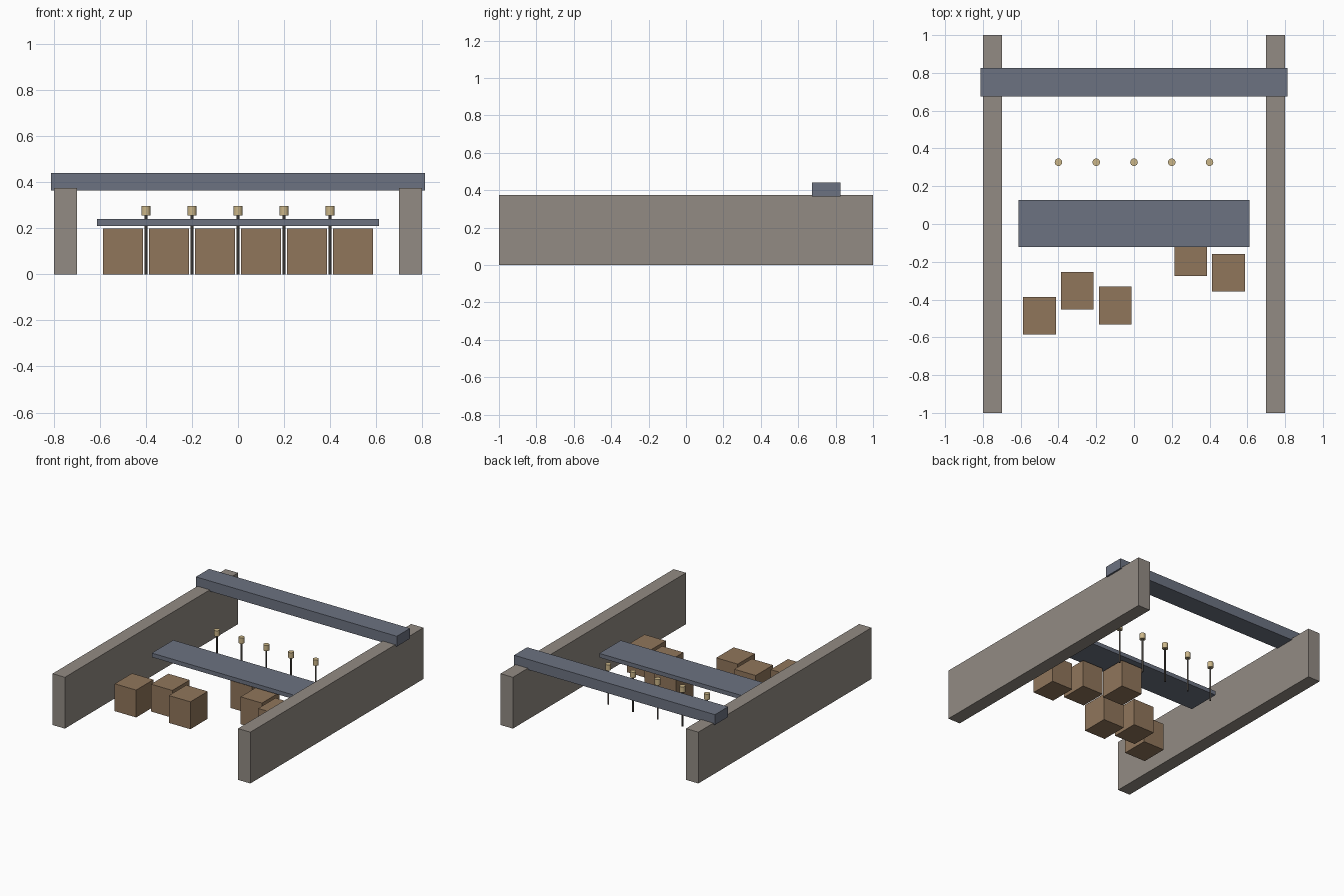
import bpy

if "Cube" in bpy.data.objects:
    bpy.data.objects.remove(bpy.data.objects["Cube"])


def material(name, color):
    m = bpy.data.materials.new(name)
    m.diffuse_color = (*color, 1)
    m.use_nodes = True
    m.node_tree.nodes["Principled BSDF"].inputs["Base Color"].default_value = m.diffuse_color
    return m


STONE = material("stone", (0.29, 0.26, 0.23))
STEEL = material("blue_grey", (0.15, 0.17, 0.22))
WOOD = material("wood", (0.28, 0.18, 0.105))
DARK = material("dark_metal", (0.08, 0.07, 0.06))
BRASS = material("brass", (0.60, 0.47, 0.25))


def box(name, center, size, mat):
    bpy.ops.mesh.primitive_cube_add(size=1, location=center)
    o = bpy.context.object
    o.name = name
    o.scale = size
    bpy.ops.object.transform_apply(location=False, rotation=False, scale=True)
    o.data.materials.append(mat)


def rod(name, x, y, z0, z1, radius, sides, mat):
    bpy.ops.mesh.primitive_cylinder_add(vertices=sides, radius=radius, depth=z1 - z0,
                                        location=(x, y, (z0 + z1) / 2))
    o = bpy.context.object
    o.name = name
    bpy.ops.object.shade_smooth_by_angle()
    o.data.materials.append(mat)


# Side walls
for side, label in ((-1, "left"), (1, "right")):
    box(f"{label}_wall", (side * 0.75, 0, 0.1875), (0.1, 2, 0.375), STONE)

# Overhead beam across the walls and the flat plank
box("cross_beam", (0, 0.75, 0.4025), (1.625, 0.152, 0.075), STEEL)
box("plank", (0, 0.003, 0.225), (1.225, 0.248, 0.03), STEEL)

# Staggered row of blocks
for i, y in enumerate((-0.486, -0.353, -0.431, -0.005, -0.175, -0.258)):
    box(f"block_{i + 1}", (-0.5 + 0.2 * i, y, 0.1), (0.173, 0.2, 0.2), WOOD)

# Thin posts with brass caps
for i in range(5):
    x = -0.4 + 0.2 * i
    rod(f"post_{i + 1}", x, 0.327, 0, 0.256, 0.006, 12, DARK)
    rod(f"post_cap_{i + 1}", x, 0.327, 0.255, 0.297, 0.02, 16, BRASS)
